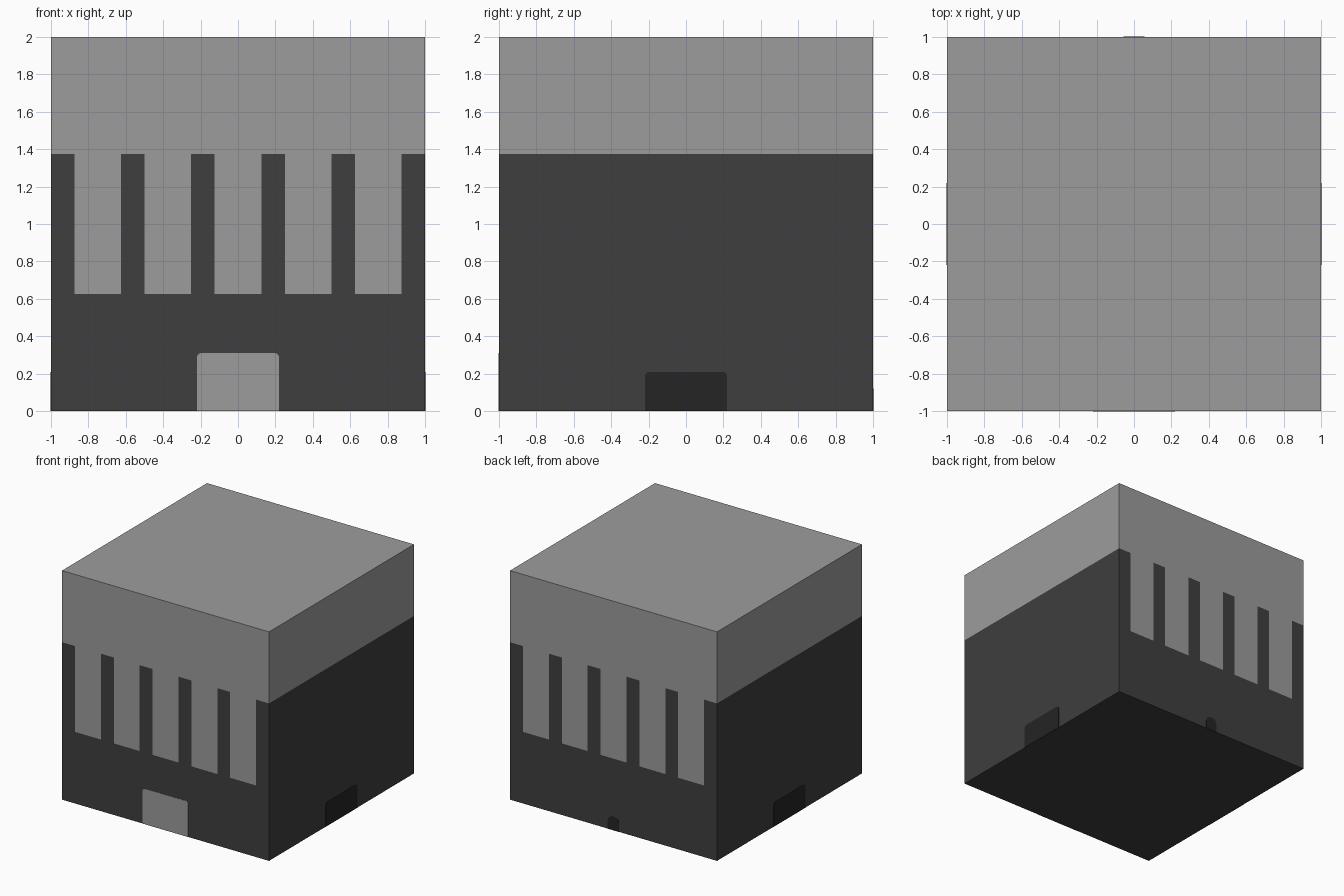
import bpy, bmesh, math
from mathutils import Vector, Matrix

if "Cube" in bpy.data.objects:
    bpy.data.objects.remove(bpy.data.objects["Cube"])


def material(name, v):
    m = bpy.data.materials.new(name)
    m.diffuse_color = (v, v, v, 1)
    m.use_nodes = True
    m.node_tree.nodes["Principled BSDF"].inputs["Base Color"].default_value = m.diffuse_color
    return m


light = material("light grey", 0.335)
dark = material("dark grey", 0.049)
black = material("near black", 0.018)


def add_object(name, bm, mats):
    me = bpy.data.meshes.new(name)
    bm.to_mesh(me)
    bm.free()
    for m in mats:
        me.materials.append(m)
    ob = bpy.data.objects.new(name, me)
    bpy.context.collection.objects.link(ob)
    return ob


# Block body, cut along the edges of the painted comb pattern
bm = bmesh.new()
bmesh.ops.create_cube(bm, size=2, matrix=Matrix.Translation((0, 0, 1)))
cuts = [((0, 0, z), (0, 0, 1)) for z in (0.625, 1.375)]
for i in range(5):
    centre = (i - 2) * 0.375
    cuts += [((centre + s * 0.125, 0, 0), (1, 0, 0)) for s in (-1, 1)]
for co, no in cuts:
    bmesh.ops.bisect_plane(bm, geom=bm.verts[:] + bm.edges[:] + bm.faces[:],
                           plane_co=co, plane_no=no)

# Light cap, light teeth on front and back, dark everywhere else
for f in bm.faces:
    c = f.calc_center_median()
    tooth = (abs(f.normal.y) > 0.5 and 0.625 < c.z < 1.375 and
             any(abs(c.x - (i - 2) * 0.375) < 0.1 for i in range(5)))
    f.material_index = 0 if c.z > 1.375 or tooth else 1
add_object("block_body", bm, [light, dark])


# Thin door plates with rounded top corners, turned to each side
def plate(name, width, height, radius, angle, mat):
    w = width / 2
    pts = [(-w, 0), (w, 0)]
    for side, start in ((1, 0), (-1, 90)):
        for k in range(5):
            a = math.radians(start + k * 22.5)
            pts.append((side * (w - radius) + radius * math.cos(a),
                        height - radius + radius * math.sin(a)))
    bm = bmesh.new()
    face = bm.faces.new([bm.verts.new((x, -0.999, z)) for x, z in pts])
    out = bmesh.ops.extrude_face_region(bm, geom=[face])
    verts = [v for v in out["geom"] if isinstance(v, bmesh.types.BMVert)]
    bmesh.ops.translate(bm, verts=verts, vec=Vector((0, -0.003, 0)))
    bmesh.ops.remove_doubles(bm, verts=bm.verts[:], dist=1e-5)
    bmesh.ops.recalc_face_normals(bm, faces=bm.faces[:])
    bmesh.ops.rotate(bm, verts=bm.verts[:],
                     matrix=Matrix.Rotation(math.radians(angle), 3, 'Z'))
    add_object(name, bm, [mat])


plate("front_door", 0.44, 0.31, 0.025, 0, light)
plate("right_door", 0.44, 0.21, 0.025, 90, black)
plate("left_door", 0.44, 0.21, 0.025, -90, black)
plate("back_arch", 0.11, 0.12, 0.05, 180, black)
